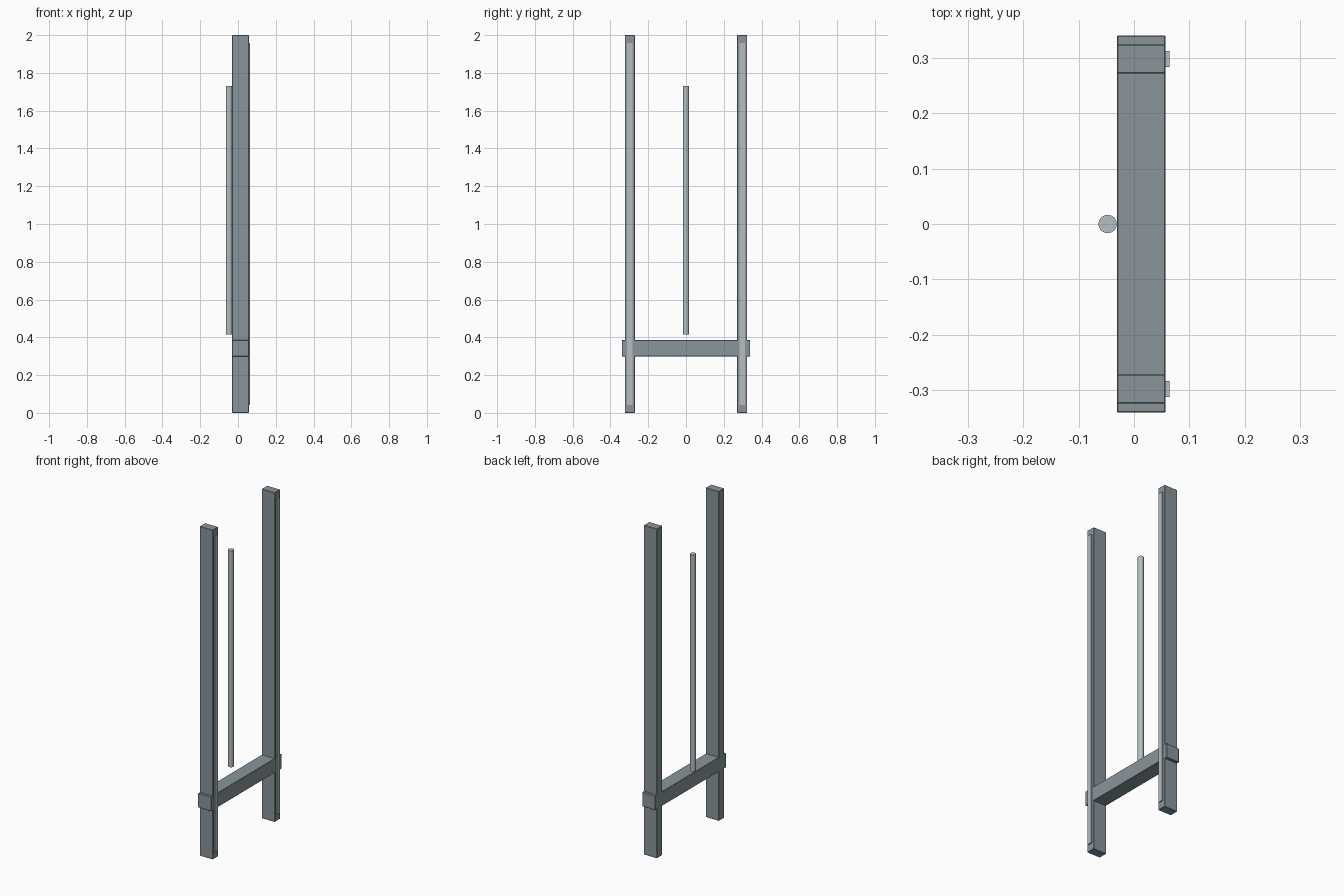
import bpy

if "Cube" in bpy.data.objects:
    bpy.data.objects.remove(bpy.data.objects["Cube"])


def material(name, rgb):
    m = bpy.data.materials.new(name)
    m.diffuse_color = (*rgb, 1)
    m.use_nodes = True
    m.node_tree.nodes["Principled BSDF"].inputs["Base Color"].default_value = m.diffuse_color
    return m


FRAME = material("blue_grey_metal", (0.25, 0.30, 0.33))
LIGHT = material("light_steel", (0.46, 0.52, 0.54))


def box(name, lo, hi, mat, bevel=0.0):
    """Box spanning two corners, with an optional small edge bevel."""
    bpy.ops.mesh.primitive_cube_add(size=1, location=[(a + b) / 2 for a, b in zip(lo, hi)])
    ob = bpy.context.object
    ob.name = name
    ob.scale = [b - a for a, b in zip(lo, hi)]
    bpy.ops.object.transform_apply(location=False, rotation=False, scale=True)
    ob.data.materials.append(mat)
    if bevel:
        mod = ob.modifiers.new("edge_bevel", 'BEVEL')
        mod.width = bevel
        mod.segments = 1
    return ob


X0, X1 = -0.031, 0.057   # depth of the frame

# Uprights, each with a thin guide strip on its +x face
for side, s in (("left", -1), ("right", 1)):
    yc = s * 0.2975
    box(side + "_post", (X0, yc - 0.0265, 0), (X1, yc + 0.0265, 2), FRAME, 0.002)
    box(side + "_guide_strip", (X1 - 0.002, yc - 0.0145, 0.042),
        (0.064, yc + 0.0145, 1.958), LIGHT)

# Crossbar passing through both posts
box("crossbar", (X0, -0.34, 0.299), (X1, 0.34, 0.386), FRAME, 0.002)

# Free-standing round rod behind the frame
bpy.ops.mesh.primitive_cylinder_add(vertices=32, radius=0.0165, depth=1.315,
                                    location=(-0.0475, 0, 1.0735))
rod = bpy.context.object
rod.name = "round_rod"
rod.data.materials.append(LIGHT)
bpy.ops.object.shade_smooth_by_angle()
